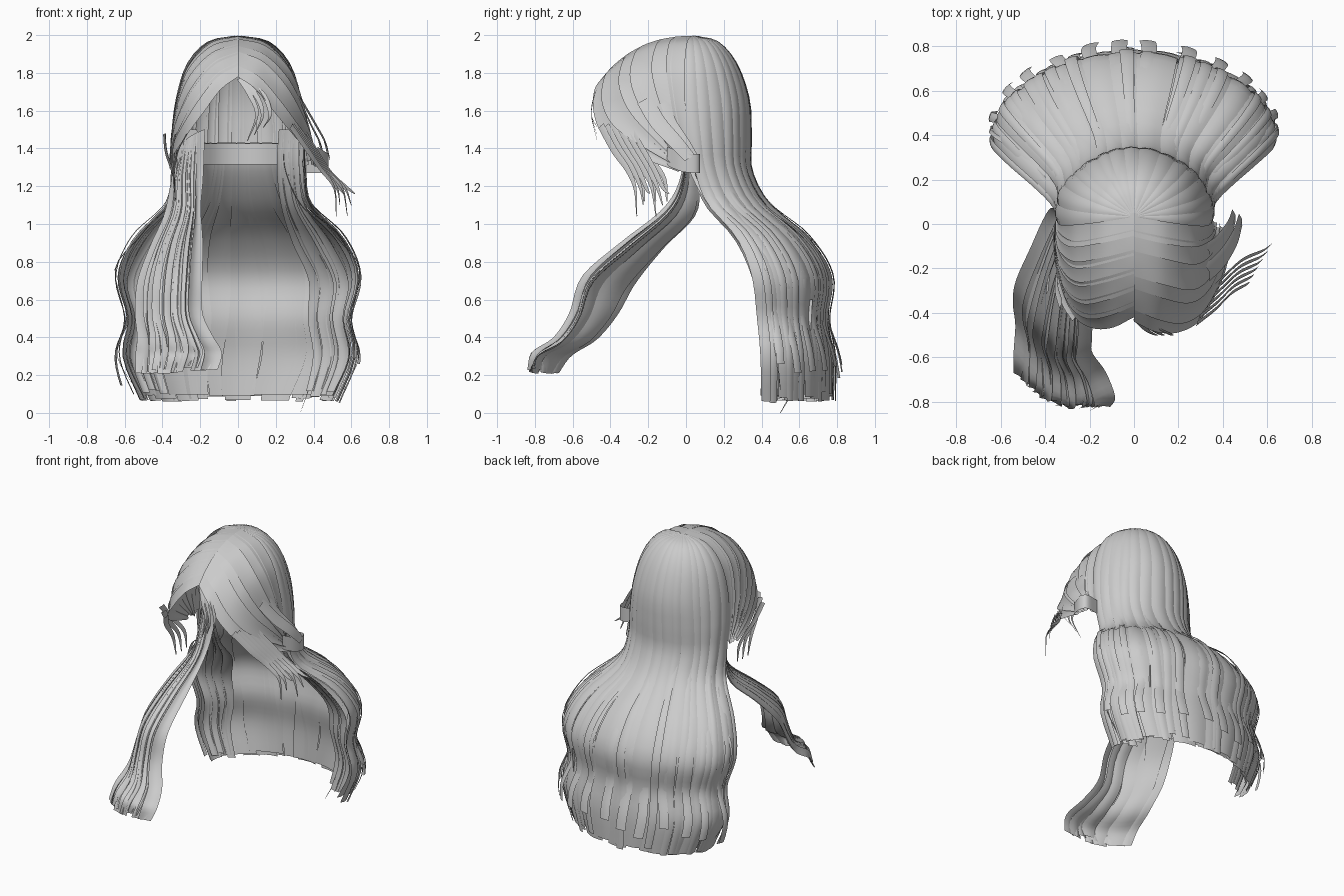
import bpy, math, random
from mathutils import Vector

if "Cube" in bpy.data.objects:
    bpy.data.objects.remove(bpy.data.objects["Cube"])

random.seed(4)
hair = bpy.data.materials.new("ash grey hair")
hair.diffuse_color = (0.6, 0.6, 0.6, 1)
hair.use_nodes = True
hair.node_tree.nodes["Principled BSDF"].inputs["Base Color"].default_value = hair.diffuse_color


def spline(keys, u):
    """Catmull-Rom through a list of equal-length tuples, u in 0..1."""
    k = [Vector(p) for p in keys]
    f = min(max(u, 0), 1) * (len(k) - 1)
    i = min(int(f), len(k) - 2)
    f -= i
    b, c = k[i], k[i + 1]
    a = k[i - 1] if i else b * 2 - c
    d = k[i + 2] if i + 2 < len(k) else c * 2 - b
    return 0.5 * (b * 2 + (c - a) * f + (a * 2 - b * 5 + c * 4 - d) * f * f
                  + (b * 3 - a - c * 3 + d) * f ** 3)


def blend(a, b, c, t):
    """Quadratic through three points at t = 0, 0.5 and 1."""
    return a * (2 * t - 1) * (t - 1) + b * 4 * t * (1 - t) + c * t * (2 * t - 1)


def finish(name, verts, faces):
    mesh = bpy.data.meshes.new(name)
    mesh.from_pydata(verts, [], faces)
    mesh.materials.append(hair)
    ob = bpy.data.objects.new(name, mesh)
    bpy.context.collection.objects.link(ob)
    bpy.context.view_layer.objects.active = ob
    ob.select_set(True)
    bpy.ops.object.shade_smooth_by_angle(angle=math.radians(50))
    ob.select_set(False)
    return ob


def grid(verts, faces, rows):
    """Append a grid of points, rows of equal length."""
    base, w = len(verts), len(rows[0])
    for r in rows:
        verts.extend(r)
    for j in range(len(rows) - 1):
        for i in range(w - 1):
            a = base + j * w + i
            faces.append((a, a + 1, a + w + 1, a + w))


def locks(name, surf, spans, bulge=0.01, rise=0.01, trim=0.04, steps=34, flip=1, sway=0.2):
    """Overlapping locks laid over a guide surface surf(t, u)."""
    verts, faces = [], []
    for t0, t1, u0, lift in spans:
        end = 1 - random.random() * trim
        off = lift + random.random() * rise
        amp, ph = (t1 - t0) * sway, random.random() * 6
        rows = []
        for j in range(steps + 1):
            s = j / steps
            u = u0 + (end - u0) * s
            row = []
            for i in range(5):
                w = i / 4
                t = t0 + (t1 - t0) * w + amp * math.sin(u * 7 + ph) * u
                p = surf(t, u)
                e = 0.004
                dt = surf(t + e, u) - surf(t - e, u)
                du = surf(t, min(u + e, 1)) - surf(t, u - e)
                n = dt.cross(du)
                n = n.normalized() * flip if n.length > 1e-9 else Vector((0, 0, 1))
                h = bulge * (1 - (2 * w - 1) ** 2) + off
                # roots dive just under the neighbouring locks
                row.append(p + n * (h * min(1, 0.1 + s * 2.5) - (0.004 * max(0, 1 - s * 8) if u0 else 0)))
            rows.append(row)
        grid(verts, faces, rows)
    return finish(name, verts, faces)


def even(n, over=0.15):
    """Uneven neighbouring spans covering 0..1."""
    cuts = [0] + [(i + random.uniform(-.3, .3)) / n for i in range(1, n)] + [1]
    return [(a - over / n, b + over / n, 0.0, 0.0) for a, b in zip(cuts, cuts[1:])]


def ribbon(name, paths, width, side, tip=0.15):
    """Thin tapering strands along key paths."""
    verts, faces = [], []
    s = Vector(side).normalized()
    for keys in paths:
        rows = []
        for j in range(21):
            u = j / 20
            p = spline(keys, u)
            w = width * (1 - (1 - tip) * u ** 2) / 2
            rows.append([p - s * w, p + s.cross(Vector((0, 0, 1))) * w * 0.25, p + s * w])
        grid(verts, faces, rows)
    return finish(name, verts, faces)


# Back hair: z, half width, y at the sides, y at the middle of the back
BACK = [(1.995, .02, .03, .05), (1.96, .165, .01, .17), (1.84, .27, 0, .265),
        (1.65, .325, 0, .325), (1.45, .345, .02, .33), (1.28, .345, .05, .335),
        (1.1, .375, .12, .43), (.92, .545, .28, .635), (.72, .625, .37, .755),
        (.5, .575, .40, .735), (.3, .605, .42, .765), (.06, .51, .42, .765)]


def shell(row, t):
    z, w, y0, y1 = row
    a = math.pi * t
    return Vector((w * math.cos(a), y0 + (y1 - y0) * math.sin(a), z))


def back(t, u):
    return shell(spline(BACK, u), t)


locks("back_hair", back, even(15), flip=-1, trim=0.012)
loose = []
for i in range(14):
    t = (i + random.random()) / 14
    loose.append((t, t + 0.03, 0.35 + random.random() * 0.2, 0.012 + random.random() * 0.01))
locks("loose_back_locks", back, loose, bulge=0.004, flip=-1, trim=0.02)

# Under layer rooted inside the head and joining the back hair below the nape
UNDER = [(1.43, .24, .0, .2), (1.28, .25, .03, .25), (1.1, .33, .13, .39), (.92, .51, .29, .605), (.72, .60, .375, .735),
         (.5, .555, .41, .715), (.3, .585, .43, .745), (.075, .49, .43, .745)]
locks("under_back_hair", lambda t, u: shell(spline(UNDER, u), t), even(12), bulge=.006, rise=.006, flip=-1, trim=.015)


# Flicked-out ends along the back hem
def flick(t, u):
    p = back(t, 0.55 + 0.42 * u)
    c = Vector((0, 0.35, p.z))
    return p + (p - c).normalized() * (0.1 * max(0, u - .6) ** 1.2 * 1.8)


locks("flicked_ends", flick, [(t, t + 0.035, 0.02, 0.008) for t in
      (.04, .12, .2, .27, .36, .45, .52, .58, .66, .75, .83, .93)],
      bulge=0.004, flip=-1, trim=0.12, steps=24)

# Inner locks inside each side of the back hair
INNER = [(.22, .0, 1.5), (.21, .03, 1.3), (.23, .13, 1.1), (.29, .33, .9), (.38, .45, .7),
         (.38, .49, .5), (.41, .51, .3), (.36, .5, .08)]
OUTER = [(.32, .02, 1.5), (.32, .04, 1.3), (.35, .13, 1.1), (.49, .28, .9), (.58, .37, .7),
         (.545, .4, .5), (.57, .42, .3), (.49, .43, .08)]
for name, sx in (("right_inner_locks", 1), ("left_inner_locks", -1)):
    def inner(t, u):
        p = spline(INNER, u).lerp(spline(OUTER, u), t)
        return Vector((p.x * sx, p.y, p.z))
    locks(name, inner, even(4), bulge=.008, rise=.008, trim=.03, flip=sx)

# Front hair: from the centre part to the ear, at crown, middle and hairline
CROWN = [(.0, .06, 1.995), (.15, .03, 1.965), (.27, .02, 1.845), (.325, .02, 1.68), (.355, .02, 1.48), (.36, .03, 1.28)]
MIDDLE = [(.0, -.22, 1.95), (.14, -.26, 1.905), (.26, -.28, 1.785), (.33, -.23, 1.63), (.365, -.13, 1.47), (.37, 0, 1.3)]
HAIRLINE = [(.0, -.44, 1.78), (.1, -.49, 1.71), (.2, -.495, 1.58), (.29, -.43, 1.46), (.36, -.25, 1.36), (.385, -.03, 1.28)]


def front(t, u):
    return blend(spline(CROWN, u), spline(MIDDLE, u), spline(HAIRLINE, u), t)


def front_left(t, u):
    p = front(t, u)
    return Vector((-p.x * 0.98, p.y + .02 * t, p.z))


def front_right(t, u):
    p = front(t, u)
    return Vector((p.x * (1 + .2 * t * u ** 2), p.y, p.z))


spans = [(i / 6 - .02, min((i + 1) / 6 + .03, 1), 0, 0.003 * (i % 2)) for i in range(6)]
locks("right_front_hair", front_right, spans, bulge=.008, rise=.006, trim=.05, flip=-1, sway=.06)
locks("left_front_hair", front_left, spans, bulge=.008, rise=.006, trim=.05, sway=.06)

# Long tail falling forward over the left shoulder
TAIL_OUT = [(-.30, .05, 1.42), (-.35, .06, 1.25), (-.39, .04, 1.06), (-.47, -.12, .89), (-.54, -.27, .7),
            (-.55, -.37, .53), (-.53, -.49, .40), (-.53, -.64, .31), (-.53, -.71, .20)]
TAIL_MID = [(-.26, .0, 1.46), (-.28, -.02, 1.25), (-.28, -.11, 1.08), (-.33, -.33, .9), (-.36, -.53, .72),
            (-.37, -.60, .53), (-.34, -.69, .40), (-.33, -.81, .32), (-.35, -.825, .21)]
TAIL_IN = [(-.18, .0, 1.5), (-.19, -.02, 1.25), (-.20, -.10, 1.08), (-.19, -.32, .9), (-.19, -.51, .72),
           (-.19, -.58, .53), (-.14, -.67, .40), (-.11, -.79, .32), (-.14, -.835, .22)]


def tail(t, u):
    return blend(spline(TAIL_OUT, u), spline(TAIL_MID, u), spline(TAIL_IN, u), t)


locks("shoulder_tail", tail, even(8, .2), bulge=.014, rise=.016, trim=.03)
locks("shoulder_tail_under", lambda t, u: tail(.1 + .8 * t, u) + Vector((.0, .04, -.02)) * math.sin(u * 3),
      even(4, .1), bulge=.012, trim=.05)

# Band of hair across the nape
ribbon("nape_band", [[(-.21, .05, 1.37), (-.1, .14, 1.37), (.02, .17, 1.37), (.13, .14, 1.37), (.25, .05, 1.37)]],
       .11, (0, 0, 1), 1)

# Lock tucked and curled over the right ear
ribbon("ear_curl", [[(.42, -.10, 1.36), (.465, -.03, 1.33), (.48, .04, 1.32), (.45, .075, 1.32), (.36, .06, 1.32)]],
       .10, (0, 0, 1), 1)
ribbon("ear_locks", [[(.33, -.22, 1.66), (.40, -.15, 1.54), (.455, -.06, 1.44), (.48, .02, 1.35)],
                     [(.33, -.13, 1.64), (.38, -.09, 1.53), (.43, -.02, 1.43), (.45, .04, 1.34)]],
       .09, (-.09, .33, .2), .7)

# Wisps flying off the right temple
wisps = []
for i in range(6):
    f = i / 5
    wisps.append([(.28 + .05 * f, -.45 + .14 * f, 1.52), (.37 + .04 * f, -.38 + .15 * f, 1.39),
                  (.44 + .05 * f, -.31 + .15 * f, 1.29 - .02 * f), (.51 + .07 * f, -.27 + .15 * f, 1.19),
                  (.52 + .10 * f, -.26 + .17 * f, 1.04 + .06 * (i % 3))])
ribbon("temple_wisps", wisps, .04, (.3, .6, .6))
ribbon("left_temple_wisps", [[(-.27 - k, -.42 + k, 1.48), (-.32 - k / 2, -.34 + k, 1.38), (-.34, -.24 + k, 1.25),
       (-.33, -.22 + k, 1.12)] for k in (0, .06, .12)], .04, (.3, .8, .3))

# Short fringe wisps on the forehead
ribbon("fringe_wisps", [[(.01, -.43, 1.77), (.06 + k, -.48, 1.69), (.10 + k, -.50, 1.58), (.05 + 1.2 * k, -.47, 1.44 + k)]
       for k in (0, .03, .07)], .03, (1, 0, .3))

# Long stray strands at the back hem and along both sides
ribbon("stray_strands", [[(.42, .66, .6), (.41, .64, .35), (.38, .58, .15), (.33, .5, 0)],
       [(.40, .2, 1.08), (.53, .33, .92), (.645, .42, .76), (.60, .45, .5), (.64, .48, .3), (.56, .5, .12)],
       [(-.40, .2, 1.08), (-.53, .33, .92), (-.65, .42, .76), (-.60, .45, .5), (-.64, .48, .3), (-.5, .48, .07)]],
       .022, (.3, 1, 0))
